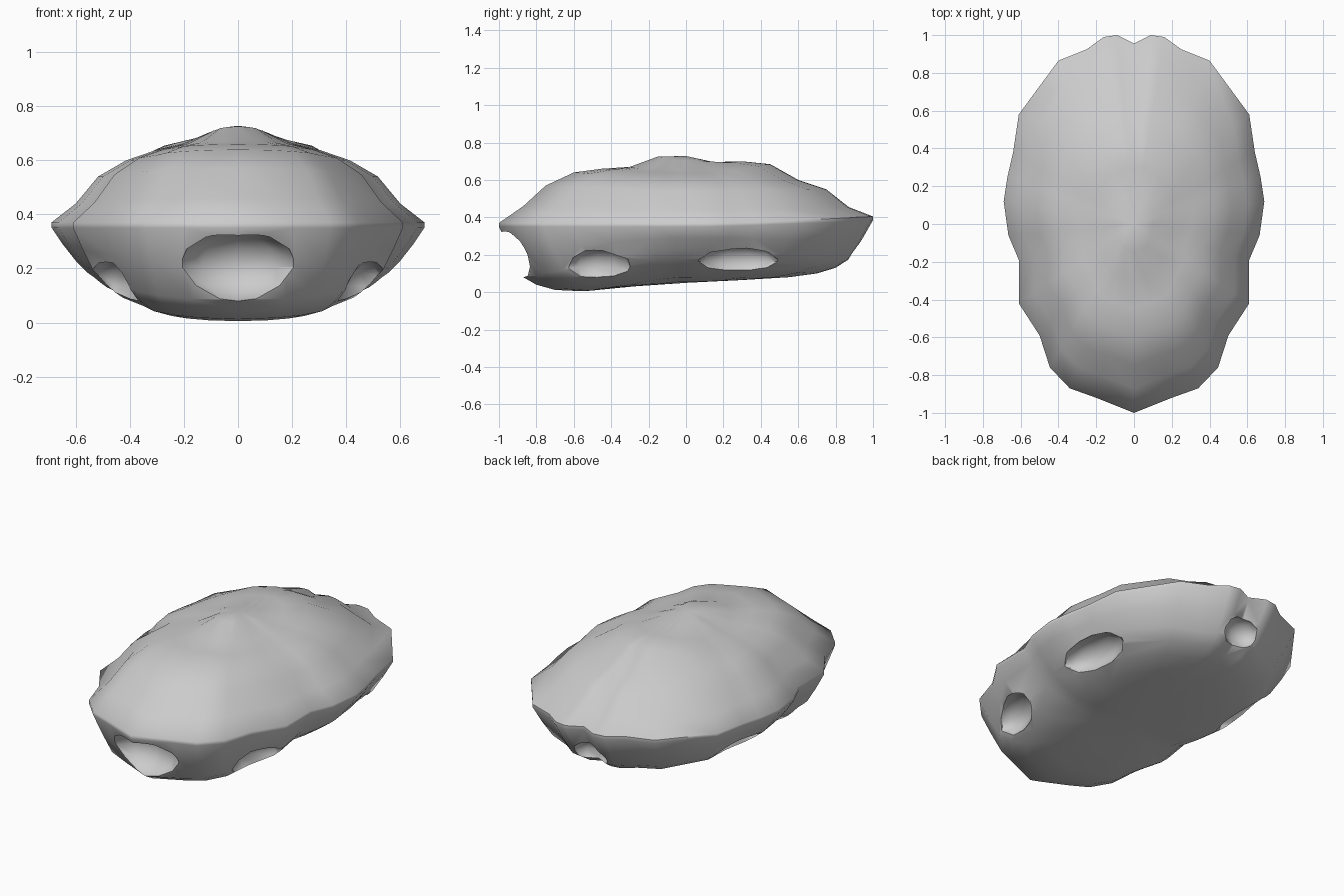
import bpy, bmesh, math

cube = bpy.data.objects.get("Cube")
if cube:
    bpy.data.objects.remove(cube)

grey = bpy.data.materials.new("shell_grey")
grey.use_nodes = True
colour = (0.6, 0.6, 0.6, 1)
grey.diffuse_color = colour
grey.node_tree.nodes["Principled BSDF"].inputs["Base Color"].default_value = colour

# Half outline of the rim, from nose to tail
half = [(0, -1), (.2, -.92), (.34, -.87), (.445, -.76), (.5, -.59), (.61, -.42),
        (.61, -.19), (.665, -.06), (.69, .12), (.67, .25), (.64, .38), (.61, .58),
        (.4, .865), (.25, .925), (.16, .99), (.09, 1), (0, .955)]
rim = half + [(-x, y) for x, y in reversed(half[1:-1])]

# Height profiles from centre to rim and back: level, side, front, back
top = [(.15, .705, .725, .695), (.3, .66, .67, .70), (.45, .635, .66, .685),
       (.6, .60, .64, .60), (.75, .54, .57, .55), (.87, .44, .46, .455),
       (1, .37, .37, .405)]
bottom = [(1, .35, .35, .385), (.94, .29, .22, .28), (.87, .23, .08, .175),
          (.8, .18, .04, .13), (.7, .13, .012, .10), (.55, .08, .005, .08),
          (.3, .055, .03, .065)]


def ring(bm, row, ridge):
    level, side, front, back = row
    verts = []
    for x, y in rim:
        w = (y * y / (x * x + y * y)) ** ridge
        z = side * (1 - w) + (front if y < 0 else back) * w
        verts.append(bm.verts.new((x * level, y * level, z)))
    return verts


# Shell: domed rings above and below a narrow rim
bm = bmesh.new()
rings = [ring(bm, row, 1.3) for row in top] + [ring(bm, row, 1) for row in bottom]
n = len(rim)
for a, b in zip(rings, rings[1:]):
    for i in range(n):
        j = (i + 1) % n
        bm.faces.new((a[i], b[i], b[j], a[j]))
for loop, z in ((rings[0], .728), (rings[-1], .05)):
    pole = bm.verts.new((0, 0, z))
    for i in range(n):
        bm.faces.new((pole, loop[i], loop[(i + 1) % n]))
bmesh.ops.recalc_face_normals(bm, faces=bm.faces)
mesh = bpy.data.meshes.new("shell")
bm.to_mesh(mesh)
bm.free()
mesh.materials.append(grey)
shell = bpy.data.objects.new("shell", mesh)
bpy.context.collection.objects.link(shell)


# Openings: rounded cutters hollow the shell for head, legs and tail
def opening(name, centre, size, turn=0):
    bpy.ops.mesh.primitive_uv_sphere_add(segments=10, ring_count=6, radius=1,
                                         location=centre, rotation=(0, 0, turn))
    cutter = bpy.context.object
    cutter.name = name
    cutter.scale = size
    cutter.data.materials.append(grey)
    cutter.hide_render = True
    mod = shell.modifiers.new(name, "BOOLEAN")
    mod.operation = "DIFFERENCE"
    mod.solver = "EXACT"
    mod.object = cutter
    bpy.context.view_layer.objects.active = shell
    bpy.ops.object.modifier_apply(modifier=name)
    bpy.data.objects.remove(cutter)


opening("head_opening", (0, -.91, .205), (.23, .16, .135))
opening("tail_opening", (0, .9, .21), (.11, .09, .085))
for side, s in (("left", 1), ("right", -1)):
    opening(side + "_front_leg_opening", (s * .46, -.46, .135), (.10, .18, .10), -s * .35)
    opening(side + "_back_leg_opening", (s * .52, .28, .165), (.10, .22, .09), s * .1)

# Smooth the shell and its rim, keeping the opening edges crisp
bpy.ops.object.select_all(action="DESELECT")
shell.select_set(True)
bpy.context.view_layer.objects.active = shell
bpy.ops.object.shade_smooth_by_angle(angle=math.radians(55))
